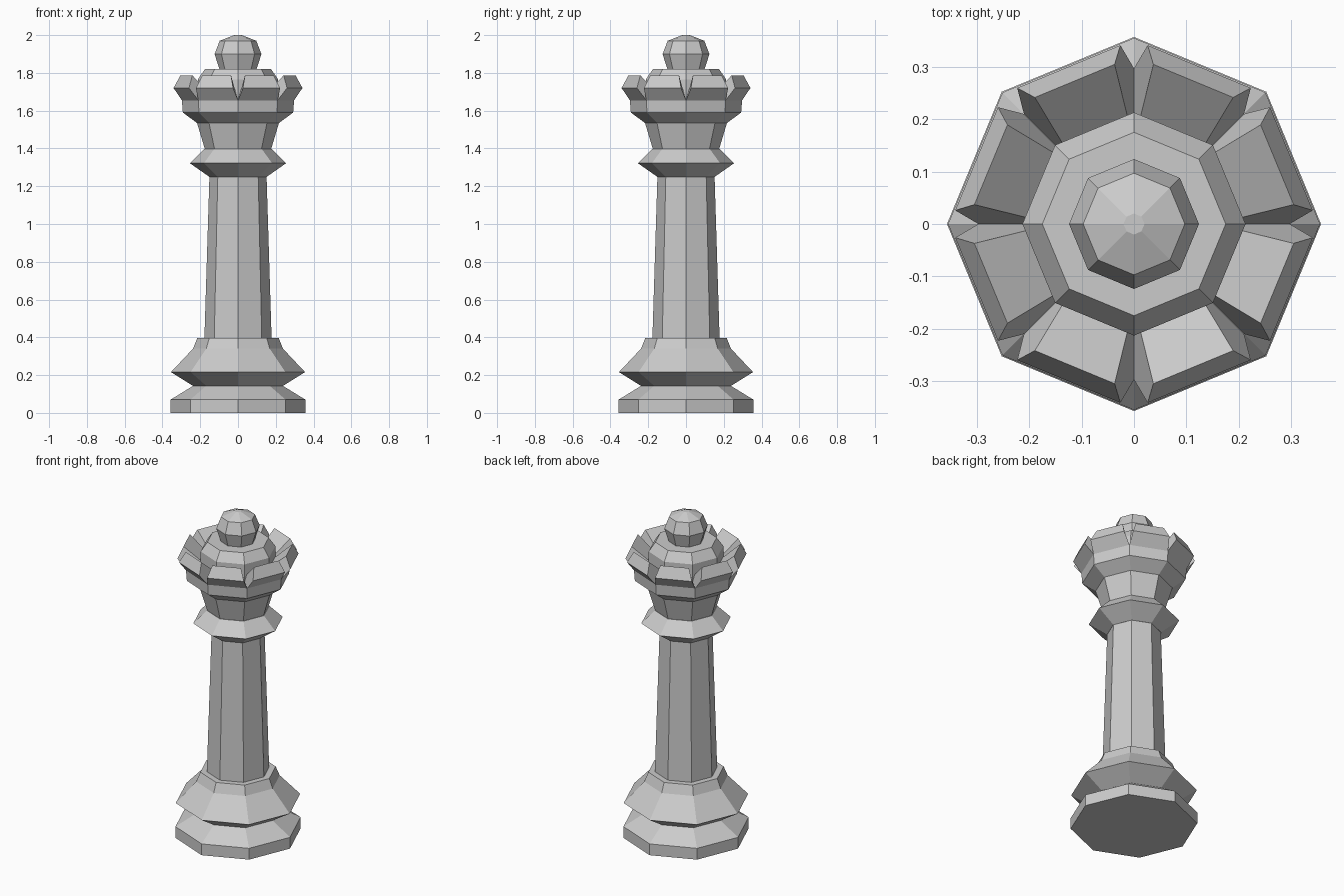
import bpy, bmesh
from math import pi, cos, sin, tan

if "Cube" in bpy.data.objects:
    bpy.data.objects.remove(bpy.data.objects["Cube"])

SIDES = 8
HALF = pi / SIDES


def finish(name, bm):
    bmesh.ops.recalc_face_normals(bm, faces=bm.faces)
    mesh = bpy.data.meshes.new(name)
    bm.to_mesh(mesh)
    bm.free()
    obj = bpy.data.objects.new(name, mesh)
    bpy.context.collection.objects.link(obj)
    return obj


def turned(name, profile):
    """Eight-sided solid from (radius, z) points, capped at both ends."""
    bm = bmesh.new()
    rings = [[bm.verts.new((r * cos(2 * HALF * k), r * sin(2 * HALF * k), z))
              for k in range(SIDES)] for r, z in profile]
    for a, b in zip(rings, rings[1:]):
        for k in range(SIDES):
            n = (k + 1) % SIDES
            bm.faces.new((a[k], a[n], b[n], b[k]))
    bm.faces.new(rings[0][::-1])
    bm.faces.new(rings[-1])
    return finish(name, bm)


# Stepped foot
turned("base", [(.357, 0), (.357, .07), (.238, .143), (.355, .216),
                (.238, .34), (.215, .397)])

# Tapered shaft
turned("column", [(.178, .39), (.151, 1.26)])

# Collar under the head
turned("collar", [(.152, 1.25), (.255, 1.322), (.178, 1.397)])

# Flared head with inner dome
turned("head", [(.175, 1.395), (.217, 1.535), (.292, 1.59), (.297, 1.655),
                (.213, 1.655), (.213, 1.765), (.175, 1.82)])

# Finial
turned("finial", [(.097, 1.815), (.124, 1.90), (.097, 1.97), (.02, 2.0)])

# Crown: eight leaning blocks with V notches at the corners
# section points: corner radius, height, half width of the notch
section = [(.297, 1.655, 0), (.352, 1.72, .026), (.32, 1.787, .037),
           (.213, 1.70, .013), (.213, 1.655, 0)]
bm = bmesh.new()
for k in range(SIDES):
    mid = HALF * (2 * k + 1)
    ends = []
    for side in (-1, 1):
        row = []
        for r, z, w in section:
            a = r * cos(HALF)
            t = side * (a * tan(HALF) - w / cos(HALF))
            row.append(bm.verts.new((a * cos(mid) - t * sin(mid),
                                     a * sin(mid) + t * cos(mid), z)))
        ends.append(row)
    p, q = ends
    for i in range(len(section)):
        j = (i + 1) % len(section)
        bm.faces.new((p[i], q[i], q[j], p[j]))
    bm.faces.new(p)
    bm.faces.new(q[::-1])
finish("crown", bm)
